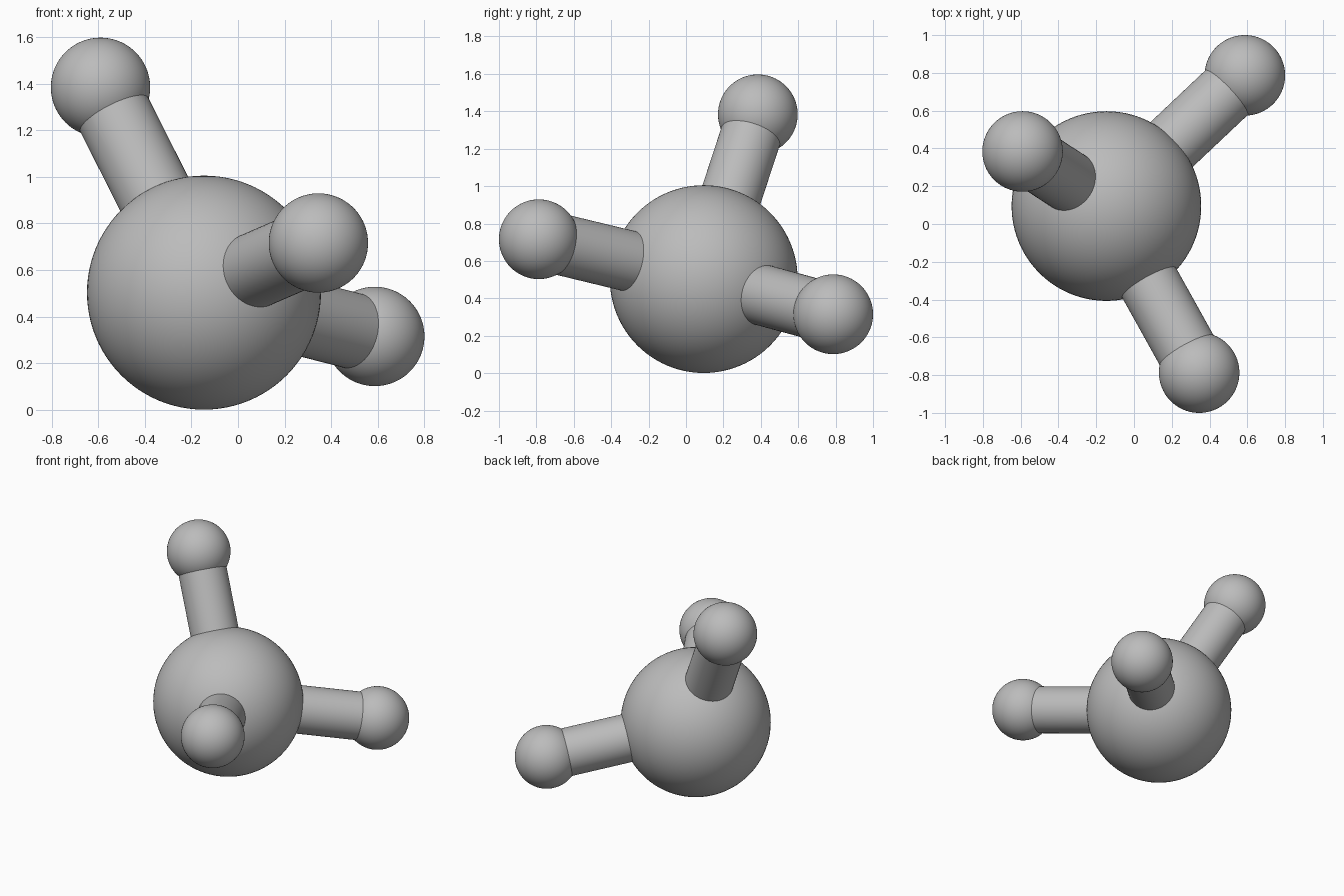
import bpy
from mathutils import Vector

cube = bpy.data.objects.get("Cube")
if cube:
    bpy.data.objects.remove(cube, do_unlink=True)

GREY = (0.5, 0.5, 0.5, 1.0)
grey = bpy.data.materials.new("plain grey")
grey.use_nodes = True
grey.diffuse_color = GREY
grey.node_tree.nodes["Principled BSDF"].inputs["Base Color"].default_value = GREY


def finish(name):
    obj = bpy.context.object
    obj.name = name
    obj.data.materials.append(grey)
    bpy.ops.object.shade_smooth_by_angle()
    return obj


def ball(name, centre, radius):
    bpy.ops.mesh.primitive_uv_sphere_add(
        segments=96, ring_count=48, radius=radius, location=centre)
    return finish(name)


def rod(name, start, end, radius):
    axis = end - start
    bpy.ops.mesh.primitive_cylinder_add(
        vertices=64, radius=radius, depth=axis.length,
        location=(start + end) / 2,
        rotation=axis.to_track_quat("Z", "Y").to_euler())
    return finish(name)


# Large central ball
core = Vector((-0.146, 0.095, 0.503))
ball("central_ball", core, 0.502)

# Three small balls, each joined to the centre by a rod
tips = {
    "upper": Vector((-0.59, 0.384, 1.384)),
    "front": Vector((0.345, -0.787, 0.716)),
    "back": Vector((0.587, 0.787, 0.315)),
}
for side, tip in tips.items():
    ball(side + "_ball", tip, 0.213)
    rod(side + "_rod", core, tip, 0.163)
